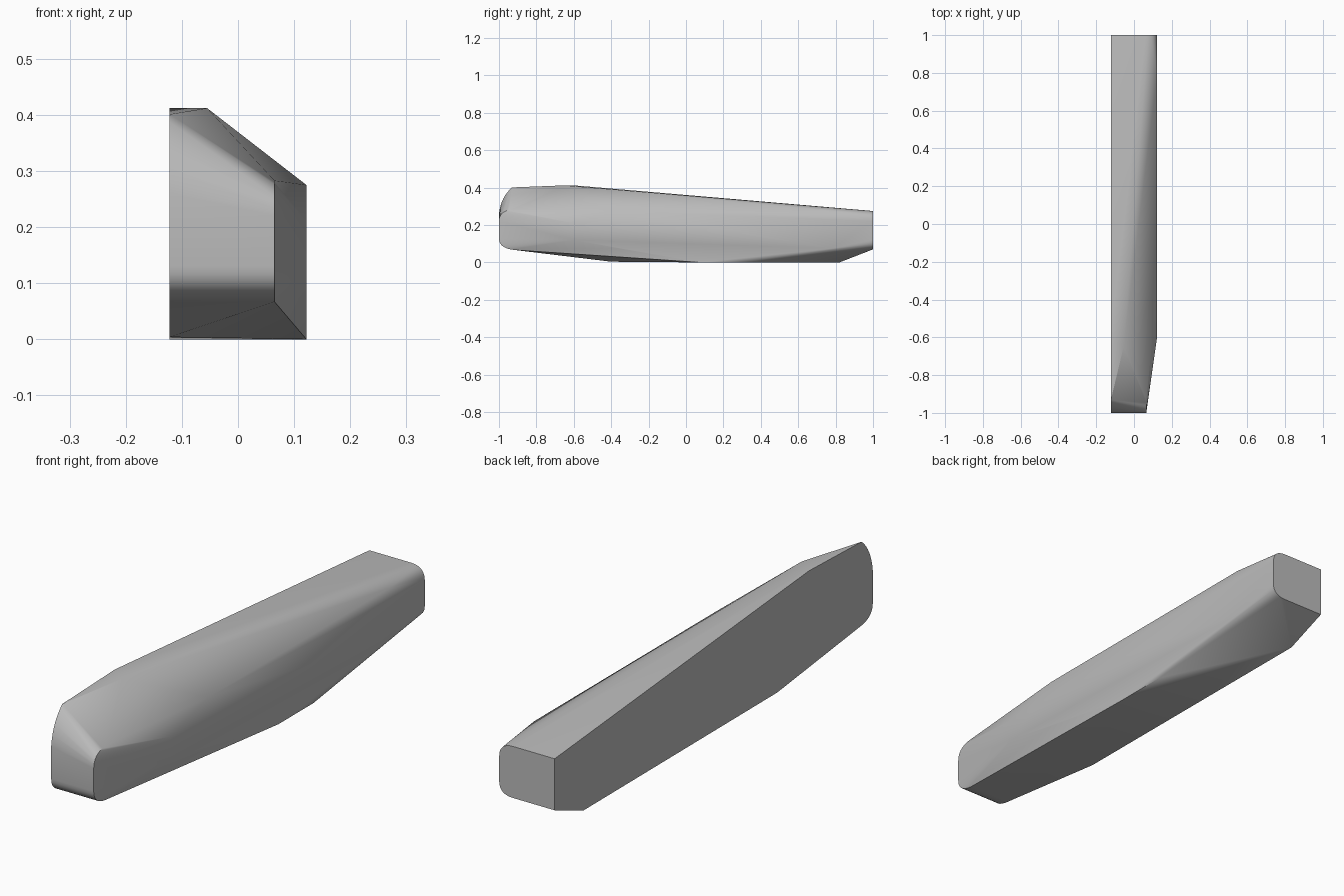
import bpy
import bmesh
import math
from mathutils import Vector

cube = bpy.data.objects.get("Cube")
if cube:
    bpy.data.objects.remove(cube, do_unlink=True)

INNER, OUTER, NOSE = -0.122, 0.122, 0.065   # x of flat side, outer side, nose edge


def rounded(a, corner, b, steps=8):
    """Points along a rounded corner from a to b."""
    a, corner, b = Vector(a), Vector(corner), Vector(b)
    return [a * (1 - t) ** 2 + corner * 2 * t * (1 - t) + b * t ** 2
            for t in (i / steps for i in range(steps + 1))]


def side(x, profile):
    """Place a (y, z) profile at one x position."""
    return [(x, y, z) for y, z in profile]


# Flat inner side outline
points = side(INNER, [(1, 0.275), (1, 0.07), (0.82, 0), (-0.4, 0.004), (-0.6, 0.412)])
points += side(INNER, rounded((-1, 0.26), (-0.99, 0.35), (-0.93, 0.401)))
points += side(INNER, rounded((-1, 0.13), (-1, 0.075), (-0.92, 0.067)))

# Nose end, outer edge
points += side(NOSE, rounded((-1, 0.22), (-1, 0.275), (-0.93, 0.283)))
points += side(NOSE, rounded((-1, 0.13), (-1, 0.075), (-0.92, 0.067)))

# Top ridge end
points += side(-0.055, [(-0.65, 0.412)])

# Outer side outline
points += side(OUTER, [(-0.6, 0.21), (-0.6, 0.12), (-0.36, 0.275), (-0.36, 0.075),
                       (0.08, 0), (0.3, 0), (0.78, 0.275), (0.78, 0.075)])

# Rounded outer corners of the back end
for z_mid, z_end in ((0.12, 0.07), (0.22, 0.275)):
    points += [(x, 1, z) for x, z in
               rounded((OUTER, z_mid), (OUTER, z_end), (0.06, z_end))]

# Skin the outlines into one convex solid
bm = bmesh.new()
for p in points:
    bm.verts.new(p)
bmesh.ops.remove_doubles(bm, verts=bm.verts, dist=0.0005)
hull = bmesh.ops.convex_hull(bm, input=list(bm.verts))
loose = {g for g in hull["geom_interior"] + hull["geom_unused"]
         if isinstance(g, bmesh.types.BMVert)}
bmesh.ops.delete(bm, geom=list(loose), context="VERTS")
bmesh.ops.dissolve_limit(bm, angle_limit=math.radians(0.3),
                         verts=list(bm.verts), edges=list(bm.edges))
bmesh.ops.recalc_face_normals(bm, faces=list(bm.faces))

mesh = bpy.data.meshes.new("side_pod")
bm.to_mesh(mesh)
bm.free()
pod = bpy.data.objects.new("side_pod", mesh)
bpy.context.collection.objects.link(pod)

# Plain grey
grey = bpy.data.materials.new("light_grey")
grey.use_nodes = True
colour = (0.5, 0.5, 0.5, 1)
grey.diffuse_color = colour
grey.node_tree.nodes["Principled BSDF"].inputs["Base Color"].default_value = colour
mesh.materials.append(grey)

# Smooth shading with sharp creases
bpy.ops.object.select_all(action="DESELECT")
pod.select_set(True)
bpy.context.view_layer.objects.active = pod
bpy.ops.object.shade_smooth_by_angle(angle=math.radians(30))
